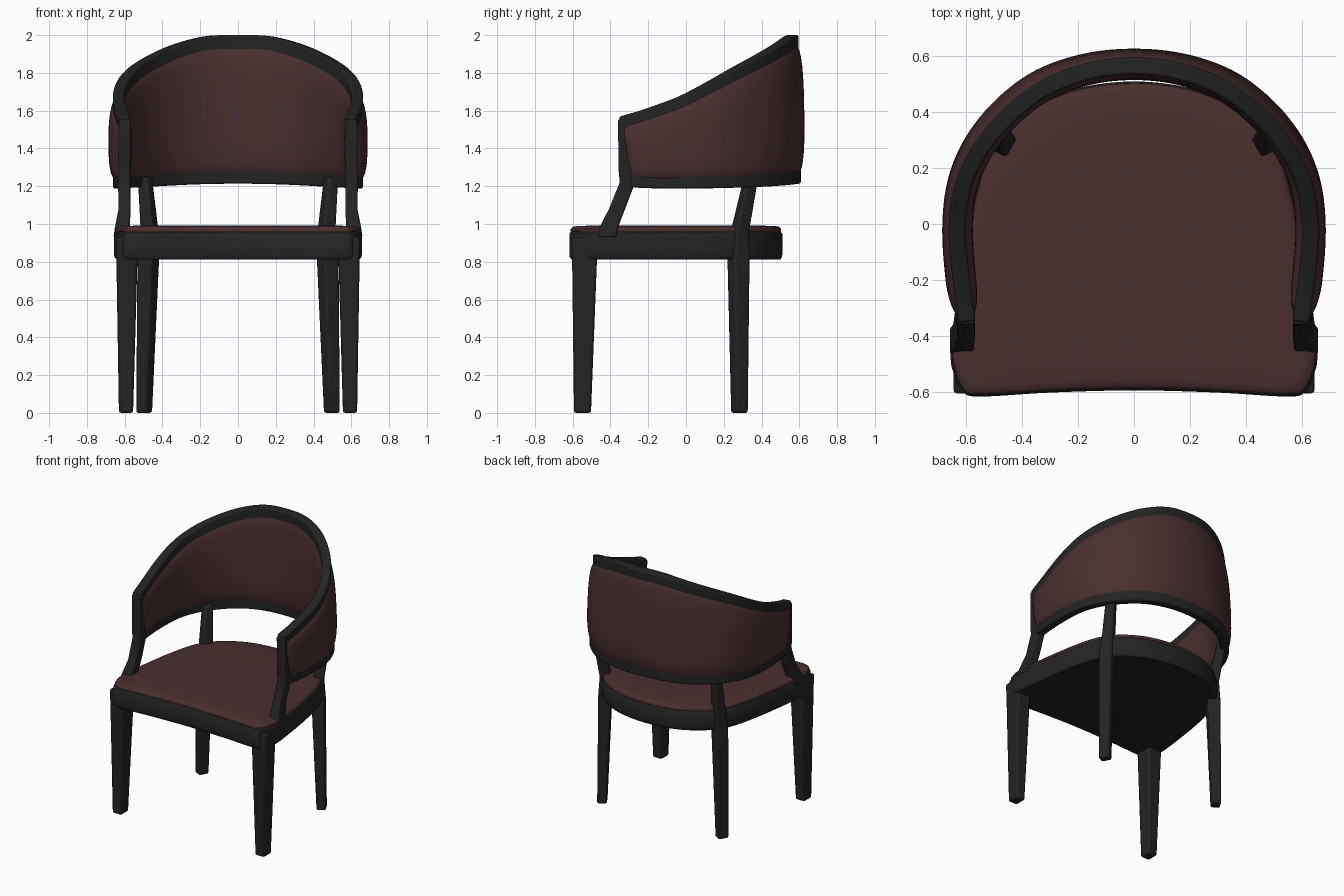
import bpy
import math
from mathutils import Vector

cube = bpy.data.objects.get("Cube")
if cube:
    bpy.data.objects.remove(cube, do_unlink=True)


def material(name, rgb):
    m = bpy.data.materials.new(name)
    m.use_nodes = True
    m.diffuse_color = (*rgb, 1)
    bsdf = next(n for n in m.node_tree.nodes if n.type == 'BSDF_PRINCIPLED')
    bsdf.inputs["Base Color"].default_value = (*rgb, 1)
    return m


WOOD = material("black_wood", (0.017, 0.017, 0.017))
CLOTH = material("maroon_upholstery", (0.066, 0.028, 0.028))


def spline(pts, steps, closed=False):
    """Catmull-Rom resampling of control points."""
    p = [Vector(q) for q in pts]
    n = len(p)
    get = (lambda i: p[i % n]) if closed else (lambda i: p[max(0, min(n - 1, i))])
    out = []
    for i in range(n if closed else n - 1):
        a, b, c, d = (get(i + k) for k in (-1, 0, 1, 2))
        for s in range(steps):
            t = s / steps
            out.append(0.5 * (2 * b + (c - a) * t + (2 * a - 5 * b + 4 * c - d) * t ** 2
                              + (3 * b - a - 3 * c + d) * t ** 3))
    if not closed:
        out.append(p[-1])
    return out


def mirrored(half):
    """Completes a half path whose last point lies on the centre plane."""
    return half + [(-q[0], *q[1:]) for q in reversed(half[:-1])]


def loft(name, rings, mat, bevel=0.0, smooth=True):
    """Skins a list of equal rings and caps both ends."""
    n = len(rings[0])
    verts = [tuple(v) for r in rings for v in r]
    faces = [(i * n + j, i * n + (j + 1) % n, (i + 1) * n + (j + 1) % n, (i + 1) * n + j)
             for i in range(len(rings) - 1) for j in range(n)]
    faces += [tuple(reversed(range(n))), tuple(range(len(verts) - n, len(verts)))]
    me = bpy.data.meshes.new(name)
    me.from_pydata(verts, [], faces)
    me.materials.append(mat)
    ob = bpy.data.objects.new(name, me)
    bpy.context.collection.objects.link(ob)
    bpy.ops.object.select_all(action='DESELECT')
    ob.select_set(True)
    bpy.context.view_layer.objects.active = ob
    bpy.ops.object.mode_set(mode='EDIT')
    bpy.ops.mesh.select_all(action='SELECT')
    bpy.ops.mesh.normals_make_consistent(inside=False)
    bpy.ops.object.mode_set(mode='OBJECT')
    if smooth:
        bpy.ops.object.shade_smooth_by_angle(angle=math.radians(40))
    if bevel:
        mod = ob.modifiers.new("soft_edges", 'BEVEL')
        mod.width, mod.segments = bevel, 2
        mod.limit_method, mod.angle_limit = 'ANGLE', math.radians(40)
    return ob


def frames(path):
    """Outward horizontal normal and upright vector at each path point."""
    out = []
    for i in range(len(path)):
        t = (path[min(i + 1, len(path) - 1)] - path[max(i - 1, 0)]).normalized()
        side = t.cross(Vector((0, 0, 1))).normalized()
        out.append((side, side.cross(t).normalized()))
    return out


def rail(name, path, w, h):
    rings = [[p + s * (a * w / 2) + u * (b * h / 2)
              for a, b in ((-1, -1), (1, -1), (1, 1), (-1, 1))]
             for p, (s, u) in zip(path, frames(path))]
    return loft(name, rings, WOOD, 0.009)


def post(name, sections, side, bevel=0.012):
    """Rectangular post from (x, y, z, width, depth, turn) sections."""
    rings = []
    for x, y, z, w, d, turn in sections:
        c, s = math.cos(turn), math.sin(turn)
        rings.append([(side * (x + c * a * w / 2 - s * b * d / 2),
                       y + s * a * w / 2 + c * b * d / 2, z)
                      for a, b in ((-1, -1), (1, -1), (1, 1), (-1, 1))])
    return loft(name, rings, WOOD, bevel)


# Curved top and bottom rails of the barrel back
top = spline(mirrored([(0.598, -0.34, 1.525), (0.615, -0.22, 1.56), (0.632, -0.03, 1.63),
                       (0.612, 0.13, 1.71), (0.55, 0.265, 1.785), (0.45, 0.385, 1.85),
                       (0.32, 0.485, 1.908), (0.165, 0.545, 1.949), (0, 0.565, 1.955)]), 6)
bottom = spline(mirrored([(0.605, -0.29, 1.237), (0.622, -0.19, 1.232), (0.63, -0.01, 1.23),
                          (0.615, 0.15, 1.232), (0.56, 0.29, 1.236), (0.46, 0.415, 1.241),
                          (0.33, 0.51, 1.248), (0.17, 0.562, 1.254), (0, 0.577, 1.256)]), 6)
rail("top_rail", top, 0.062, 0.09)
rail("bottom_rail", bottom, 0.062, 0.085)

# Padded back panel, pillowed on both faces
rings = []
last = len(top) - 1
for i, (a, b, (s, _)) in enumerate(zip(top, bottom, frames(bottom))):
    end = min(1.0, min(i, last - i) / 7)
    half = 0.018 + 0.037 * math.sqrt(1 - (1 - end) ** 2)
    ring = []
    for k in range(32):
        ang = 2 * math.pi * k / 32
        c, q = math.cos(ang), math.sin(ang)
        v = math.copysign(abs(c) ** 0.7, c)
        o = math.copysign(abs(q) ** 0.7, q)
        ring.append(b.lerp(a, 0.5 + 0.5 * v) + s * (o * half))
    rings.append(ring)
loft("back_panel", rings, CLOTH)

# Seat frame and cushion share one outline
outline = spline([(0, -0.595), (0.3, -0.603), (0.54, -0.617), (0.61, -0.603), (0.645, -0.535),
                  (0.655, -0.45), (0.625, -0.2), (0.582, 0.05), (0.525, 0.24),
                  (0.42, 0.375), (0.24, 0.475), (0, 0.51), (-0.24, 0.475),
                  (-0.42, 0.375), (-0.525, 0.24), (-0.582, 0.05), (-0.625, -0.2),
                  (-0.655, -0.45), (-0.645, -0.535), (-0.61, -0.603),
                  (-0.54, -0.617), (-0.3, -0.603)], 5, closed=True)


def slab(name, layers, mat):
    return loft(name, [[(p.x * k, (p.y + 0.05) * k - 0.05, z) for p in outline]
                       for k, z in layers], mat)


slab("seat_frame", [(0.98, 0.812), (0.997, 0.825), (1, 0.84), (1, 0.948), (0.985, 0.96)], WOOD)
slab("seat_cushion", [(0.98, 0.95), (0.99, 0.962), (0.988, 0.974), (0.97, 0.985),
                      (0.93, 0.99), (0.7, 0.992)], CLOTH)

# Legs and arm supports on both sides
for label, side in (("left", 1), ("right", -1)):
    post(f"{label}_front_leg", [(0.593, -0.548, 0, 0.075, 0.09, 0),
                                (0.588, -0.537, 0.82, 0.112, 0.132, 0),
                                (0.59, -0.54, 0.93, 0.112, 0.132, 0)], side)
    post(f"{label}_back_leg", [(0.497, 0.283, 0, 0.065, 0.075, 0.5),
                               (0.475, 0.278, 0.82, 0.09, 0.095, 0.5),
                               (0.468, 0.285, 0.96, 0.075, 0.08, 0.5),
                               (0.493, 0.345, 1.25, 0.06, 0.065, 0.5)], side)
    post(f"{label}_arm_support", [(0.617, -0.42, 0.93, 0.085, 0.1, 0),
                                  (0.612, -0.408, 0.985, 0.078, 0.098, 0),
                                  (0.6, -0.365, 1.08, 0.064, 0.085, 0),
                                  (0.602, -0.31, 1.22, 0.066, 0.082, 0),
                                  (0.603, -0.322, 1.29, 0.066, 0.07, 0),
                                  (0.6, -0.325, 1.555, 0.062, 0.07, 0)], side, 0.009)
